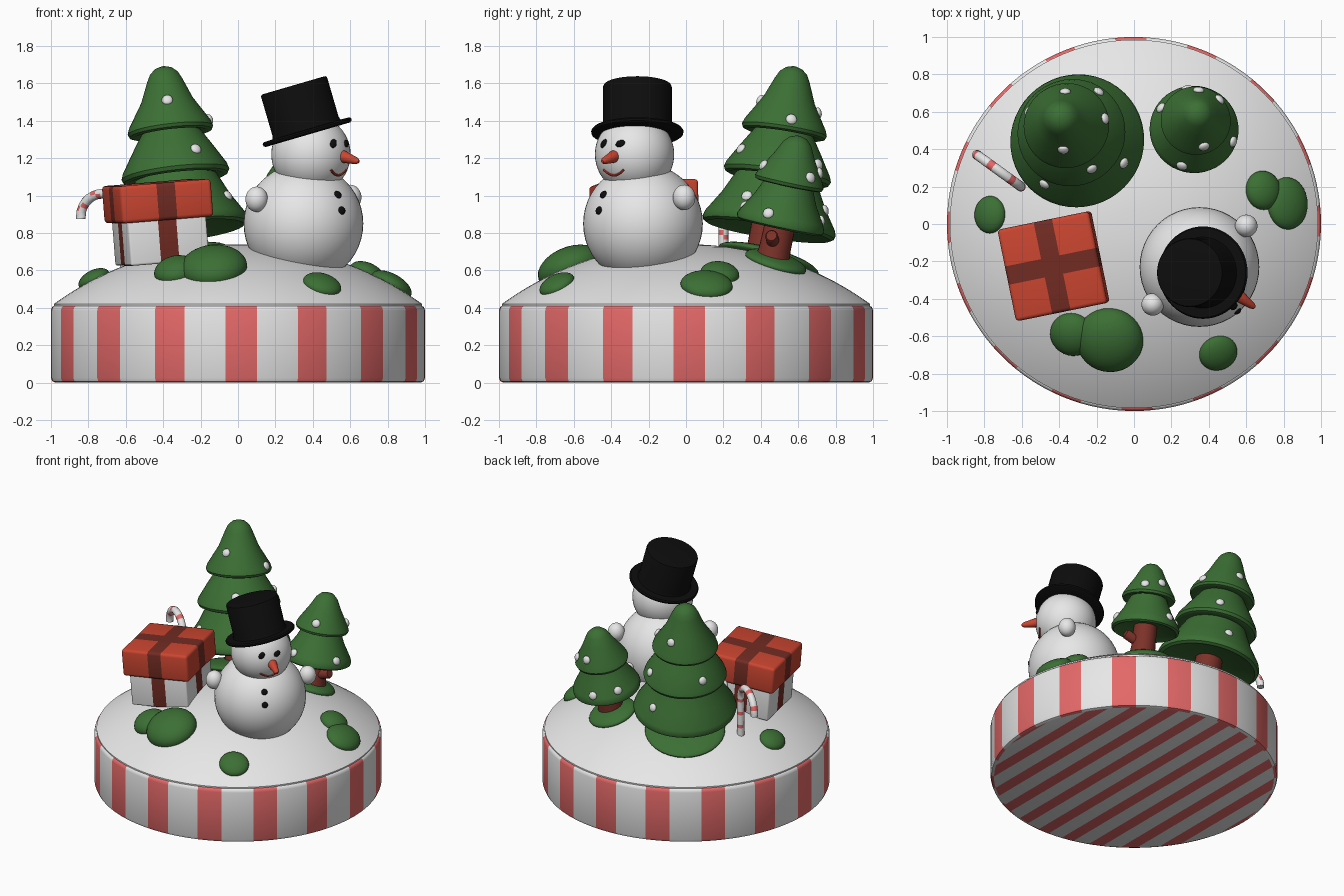
import bpy, bmesh, math
from math import sin, cos, pi, radians, sqrt
from mathutils import Vector, Matrix, Euler, Quaternion

if "Cube" in bpy.data.objects:
    bpy.data.objects.remove(bpy.data.objects["Cube"])


def material(name, r, g, b):
    m = bpy.data.materials.new(name)
    m.use_nodes = True
    m.diffuse_color = (r, g, b, 1)
    m.node_tree.nodes["Principled BSDF"].inputs["Base Color"].default_value = (r, g, b, 1)
    return m


WHITE = material("snow white", .8, .8, .8)
STRIPE = material("candy red", .78, .14, .14)
RED = material("bright red", .6, .06, .03)
RIBBON = material("ribbon dark red", .17, .025, .017)
BARK = material("trunk red brown", .2, .032, .022)
GREEN = material("pine green", .045, .16, .035)
BLACK = material("hat black", .004, .004, .004)

made = []


def finish(name, bm, mats, matrix=None):
    bmesh.ops.recalc_face_normals(bm, faces=bm.faces[:])
    mesh = bpy.data.meshes.new(name)
    bm.to_mesh(mesh)
    bm.free()
    for m in mats:
        mesh.materials.append(m)
    ob = bpy.data.objects.new(name, mesh)
    bpy.context.collection.objects.link(ob)
    if matrix:
        ob.matrix_world = matrix
    made.append(ob)
    return ob


def loft(rings, band=lambda i, j: 0):
    """Skin a list of equal point rings and close both ends."""
    bm = bmesh.new()
    rows = [[bm.verts.new(p) for p in ring] for ring in rings]
    n = len(rows[0])
    for i in range(len(rows) - 1):
        for j in range(n):
            k = (j + 1) % n
            f = bm.faces.new((rows[i][j], rows[i][k], rows[i + 1][k], rows[i + 1][j]))
            f.material_index = band(i, j)
    bm.faces.new(rows[0][::-1])
    bm.faces.new(rows[-1])
    return bm


def lathe(profile, n=48, start=0, band=lambda i, j: 0):
    return loft([[(r * cos(start + 2 * pi * j / n), r * sin(start + 2 * pi * j / n), z)
                  for j in range(n)] for r, z in profile], band)


def tube(points, radius, n=12, band=lambda i, j: 0):
    pts = [Vector(p) for p in points]
    rings = []
    for i, p in enumerate(pts):
        t = pts[min(i + 1, len(pts) - 1)] - pts[max(i - 1, 0)]
        q = t.to_track_quat('Z', 'Y')
        rings.append([p + q @ Vector((radius * cos(2 * pi * j / n), radius * sin(2 * pi * j / n), 0))
                      for j in range(n)])
    return loft(rings, band)


def place(loc, axis):
    return Matrix.LocRotScale(Vector(loc), Vector((0, 0, 1)).rotation_difference(Vector(axis)), None)


def ball(name, loc, size, mat, axis=(0, 0, 1), segs=32):
    bm = bmesh.new()
    bmesh.ops.create_uvsphere(bm, u_segments=segs, v_segments=segs // 2, radius=1)
    return finish(name, bm, [mat], place(loc, axis) @ Matrix.Diagonal((*size, 1)))


# Striped round base
SEGS, PER = 112, 7
rim = [(.975, 0), (.993, .007), (1, .025), (1, .385), (.995, .402), (.985, .41)]
bm = lathe(rim, SEGS, radians(-89) - 1.5 * 2 * pi / SEGS, lambda i, j: 1 if j % PER < 3 else 0)
for k in range(-5, 6):
    for edge in (-.045, .045):
        under = [f for f in bm.faces if f.calc_center_median().z < 1e-5]
        geom = set(under) | {e for f in under for e in f.edges} | {v for f in under for v in f.verts}
        bmesh.ops.bisect_plane(bm, geom=list(geom), dist=1e-5,
                               plane_co=(k * .2 + edge, 0, 0), plane_no=(1, 0, 0))
for f in bm.faces:
    c = f.calc_center_median()
    if c.z < 1e-5:
        f.material_index = 1 if abs(c.x - round(c.x / .2) * .2) < .045 else 0
finish("striped_base", bm, [WHITE, STRIPE])

# Snow dome
R, RIM, LOW = 1.676, .985, .42
DROP = sqrt(R * R - RIM * RIM)


def ground(x, y):
    h = sqrt(R * R - x * x - y * y)
    return Vector((x, y, h - DROP + LOW)), Vector((x, y, h)).normalized()


dome = [(.98, .38), (RIM, .40)]
dome += [(r, ground(r, 0)[0].z) for r in [RIM * cos(pi / 2 * i / 20) for i in range(20)]]
finish("snow_dome", lathe(dome, 96), [WHITE])

# Bushes and the moss patches under the trees
for x, y, rx, ry, t in [(-.33, -.59, .12, .12, .075), (-.13, -.62, .18, .18, .11),
                        (.45, -.69, .105, .10, .05), (-.77, .05, .09, .10, .05),
                        (.69, .18, .10, .105, .06), (.82, .11, .12, .14, .06),
                        (-.3, .44, .28, .28, .05), (.29, .48, .17, .17, .05)]:
    p, n = ground(x, y)
    ball("bush", p, (rx, ry, t), GREEN, n)


# Trees
def tree(name, base, tip, profile, trunk_radius, baubles):
    base, tip = Vector(base), Vector(tip)
    m = place(base, tip - base)
    finish(name + "_foliage", lathe(profile), [GREEN], m)
    r = trunk_radius
    finish(name + "_trunk", lathe([(r * 1.2, -.24), (r, -.12), (r * .95, .08)], 24), [BARK], m)
    for angle, s, rad in baubles:
        d = Vector((cos(radians(angle)), sin(radians(angle)), 0))
        out = m.to_3x3() @ (d + Vector((0, 0, .4)))
        ball(name + "_bauble", m @ (d * rad + Vector((0, 0, s))), (.03, .03, .018), WHITE, out, 16)


tree("large_tree", (-.3, .44, .81), (-.4, .58, 1.69),
     [(.10, .05), (.30, .01), (.335, 0), (.355, .012), (.36, .03), (.35, .06), (.28, .17), (.22, .29),
      (.26, .282), (.28, .29), (.29, .31), (.28, .34), (.22, .44), (.16, .535),
      (.20, .525), (.222, .533), (.23, .55), (.22, .58), (.14, .71), (.095, .82),
      (.075, .86), (.045, .886), (.01, .897)], .1,
     [(-90, .69, .153), (88, .67, .165), (54, .38, .26), (8, .59, .215), (-28, .14, .30),
      (-123, .14, .30), (155, .40, .245), (75, .15, .293), (-60, .40, .245)])
tree("small_tree", (.32, .5, .83), (.34, .605, 1.32),
     [(.07, .04), (.20, .01), (.22, 0), (.235, .01), (.238, .03), (.225, .06), (.17, .15), (.13, .24),
      (.165, .228), (.18, .233), (.187, .25), (.175, .28), (.11, .39), (.075, .46),
      (.045, .49), (.01, .5)], .085,
     [(-20, .07, .22), (-108, .07, .22), (40, .30, .165), (-75, .31, .16), (150, .09, .207),
      (85, .33, .15), (100, .08, .215)])
finish("trunk_stub", lathe([(.035, 0), (.035, .13), (.028, .14)], 16), [BARK],
       place((.33, .47, .74), (1, -.1, .35)))

# Snowman
body, head = Vector((.35, -.23, .85)), Vector((.39, -.275, 1.22))
ball("snowman_body", body, (.32, .32, .32), WHITE, segs=48)
ball("snowman_head", head, (.212, .212, .212), WHITE, segs=48)
for p in ((.10, -.43, .98), (.60, -.01, .99)):
    ball("snowman_arm", p, (.06, .06, .068), WHITE)


def on_sphere(centre, radius, az, dz):
    """Point on a ball at an azimuth and a height above its centre."""
    h = sqrt(radius * radius - dz * dz)
    return centre + Vector((h * cos(radians(az)), h * sin(radians(az)), dz))


for az in (-54, -22):
    p = on_sphere(head, .212, az, .058)
    ball("snowman_eye", p, (.019, .027, .012), BLACK, p - head, 16)
for dz in (.155, .07):
    p = on_sphere(body, .32, -49, dz)
    ball("snowman_button", p, (.022, .022, .014), BLACK, p - body, 16)
mouth = [on_sphere(head, .212, -37 + 20 * u, -.112 + .03 * u * u) for u in [i / 6 for i in range(-6, 7)]]
finish("snowman_mouth", tube(mouth, .007, 8), [RED])
finish("snowman_nose", lathe([(.036, 0), (.033, .03), (.018, .12), (.008, .135)], 20), [RED],
       place((.54, -.37, 1.215), (.11, -.08, -.035)))

# Top hat
hat = [(.10, -.015), (.235, -.015), (.245, -.008), (.247, .003), (.24, .012), (.19, .014),
       (.184, .03), (.184, .25), (.18, .258), (.17, .26)]
finish("top_hat", lathe(hat, 56), [BLACK], place((.37, -.26, 1.34), (-.28, 0, .96)))


# Gift box with ribbon faces cut into box and lid
def wrapped_box(name, low, high, half, colour, bevel, matrix):
    bm = bmesh.new()
    bmesh.ops.create_cube(bm, size=1, matrix=Matrix.Translation((0, 0, (low + high) / 2))
                          @ Matrix.Diagonal((2 * half, 2 * half, high - low, 1)))
    bmesh.ops.bevel(bm, geom=bm.edges[:], offset=bevel, segments=3, profile=.5, affect='EDGES')
    for axis in ((1, 0, 0), (0, 1, 0)):
        for side in (-.05, .05):
            bmesh.ops.bisect_plane(bm, geom=bm.verts[:] + bm.edges[:] + bm.faces[:],
                                   plane_co=Vector(axis) * side, plane_no=axis)
    for f in bm.faces:
        c = f.calc_center_median()
        f.material_index = 1 if min(abs(c.x), abs(c.y)) < .05 else 0
    finish(name, bm, [colour, RIBBON], matrix)


gift = Matrix.Translation((-.43, -.225, .97)) @ Euler((radians(1), radians(-4.5), 0)).to_matrix().to_4x4() \
    @ Matrix.Rotation(radians(11.5), 4, 'Z')
wrapped_box("gift_box", -.33, -.02, .215, WHITE, .012, gift)
wrapped_box("gift_lid", -.10, .10, .25, RED, .02, gift)

# Candy cane
foot, end = Vector((-.605, .20, 0)), Vector((-.84, .37, 0))
mid, arm = (foot + end) / 2, (foot - end) / 2
path = [foot + Vector((0, 0, .59 + .3 * i / 12)) for i in range(12)]
path += [mid + arm * cos(pi * i / 14) + Vector((0, 0, .89 + .12 * sin(pi * i / 14))) for i in range(15)]
path += [end + Vector((0, 0, .875))]
finish("candy_cane", tube(path, .026, 16, lambda i, j: 1 if (i + j // 8) % 4 == 0 else 0), [WHITE, STRIPE])

# Smooth shading with sharp edges kept
bpy.ops.object.select_all(action='DESELECT')
for ob in made:
    ob.select_set(True)
bpy.context.view_layer.objects.active = made[0]
bpy.ops.object.shade_smooth_by_angle(angle=radians(40))
